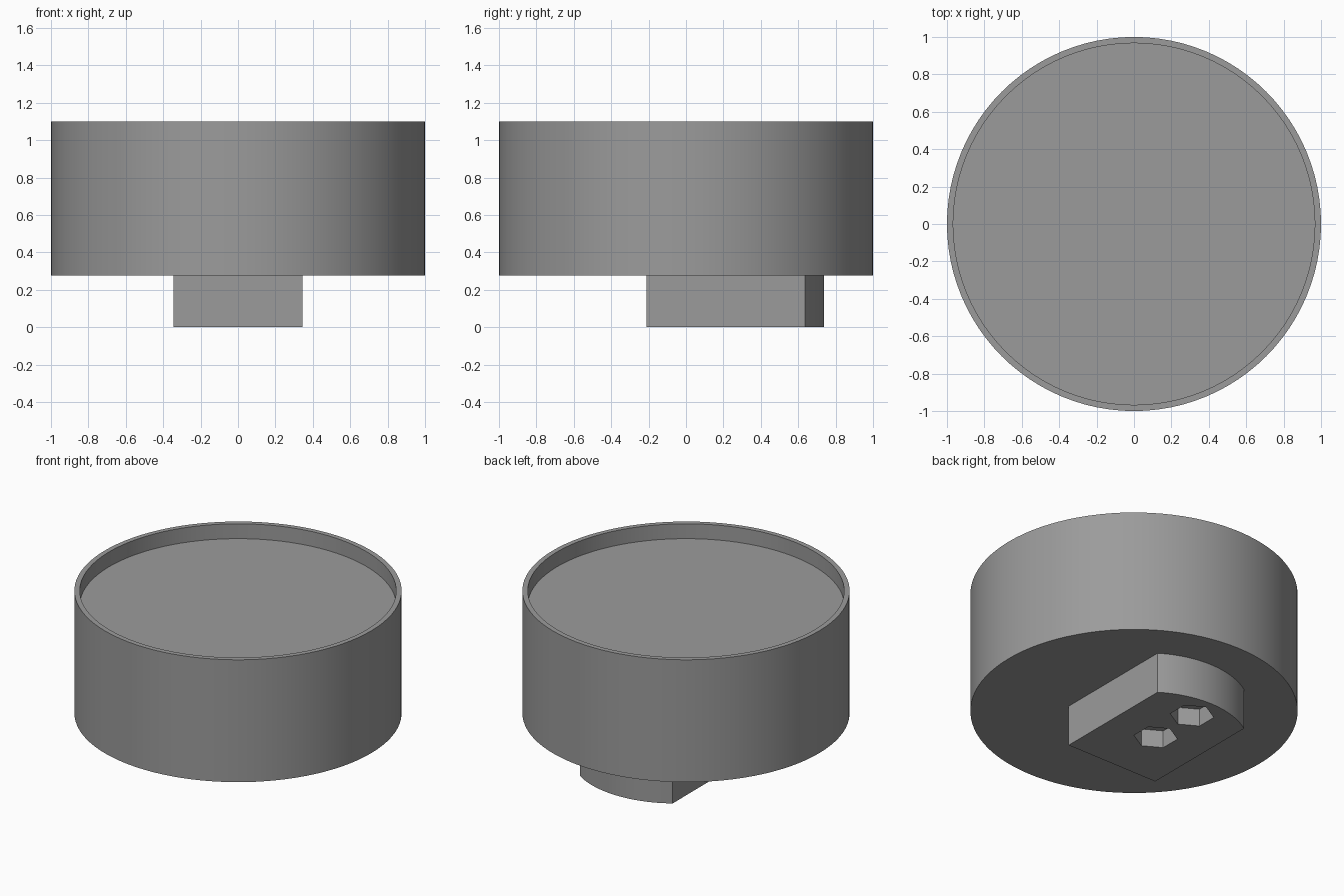
import bpy, bmesh, math

if "Cube" in bpy.data.objects:
    bpy.data.objects.remove(bpy.data.objects["Cube"])

grey = bpy.data.materials.new("mid_grey")
grey.diffuse_color = (0.33, 0.33, 0.33, 1)
grey.use_nodes = True
grey.node_tree.nodes["Principled BSDF"].inputs["Base Color"].default_value = grey.diffuse_color


def finish(bm, name):
    bmesh.ops.recalc_face_normals(bm, faces=bm.faces)
    me = bpy.data.meshes.new(name)
    bm.to_mesh(me)
    bm.free()
    me.materials.append(grey)
    ob = bpy.data.objects.new(name, me)
    bpy.context.collection.objects.link(ob)
    return ob


def prism(name, outline, z0, z1):
    """Extrude a flat outline from z0 up to z1."""
    bm = bmesh.new()
    face = bm.faces.new([bm.verts.new((x, y, z0)) for x, y in outline])
    top = bmesh.ops.extrude_face_region(bm, geom=[face])["geom"]
    for v in top:
        if isinstance(v, bmesh.types.BMVert):
            v.co.z = z1
    return finish(bm, name)


def ring(radius, count, cx=0, cy=0, start=0):
    return [(cx + radius * math.cos(start + math.tau * i / count),
             cy + radius * math.sin(start + math.tau * i / count)) for i in range(count)]


def smooth(ob):
    bpy.ops.object.select_all(action='DESELECT')
    ob.select_set(True)
    bpy.context.view_layer.objects.active = ob
    bpy.ops.object.shade_smooth_by_angle(angle=math.radians(20))


# Round body: rings from the base up the wall, over the rim and down to the recessed floor
SIDES = 96
bm = bmesh.new()
loops = [[bm.verts.new((x, y, z)) for x, y in ring(r, SIDES)]
         for r, z in ((1, 0.275), (1, 1.10), (0.967, 1.10), (0.967, 1.0))]
for a, b in zip(loops, loops[1:]):
    for i in range(SIDES):
        j = (i + 1) % SIDES
        bm.faces.new((a[i], a[j], b[j], b[i]))
bm.faces.new(loops[0])
bm.faces.new(loops[-1])
smooth(finish(bm, "round_body"))

# Mounting lug under the body: straight sides with a bowed back
HALF, FRONT, CORNER, BACK = 0.345, -0.21, 0.635, 0.738
bow = BACK - CORNER
radius = (HALF ** 2 + bow ** 2) / (2 * bow)
sweep = math.asin(HALF / radius)
outline = [(-HALF, FRONT), (HALF, FRONT)]
for i in range(25):
    t = sweep * (1 - i / 12)
    outline.append((radius * math.sin(t), BACK - radius + radius * math.cos(t)))
lug = prism("mounting_lug", outline, 0, 0.275)

# Two hexagonal sockets sunk into the underside of the lug
for n, y in enumerate((0.206, 0.551)):
    cutter = prism(f"socket_cutter_{n + 1}", ring(0.135, 6, 0, y, math.pi / 2), -0.1, 0.118)
    cutter.hide_render = True
    cutter.hide_set(True)
    cut = lug.modifiers.new(f"socket_{n + 1}", 'BOOLEAN')
    cut.operation = 'DIFFERENCE'
    cut.solver = 'EXACT'
    cut.object = cutter
smooth(lug)
